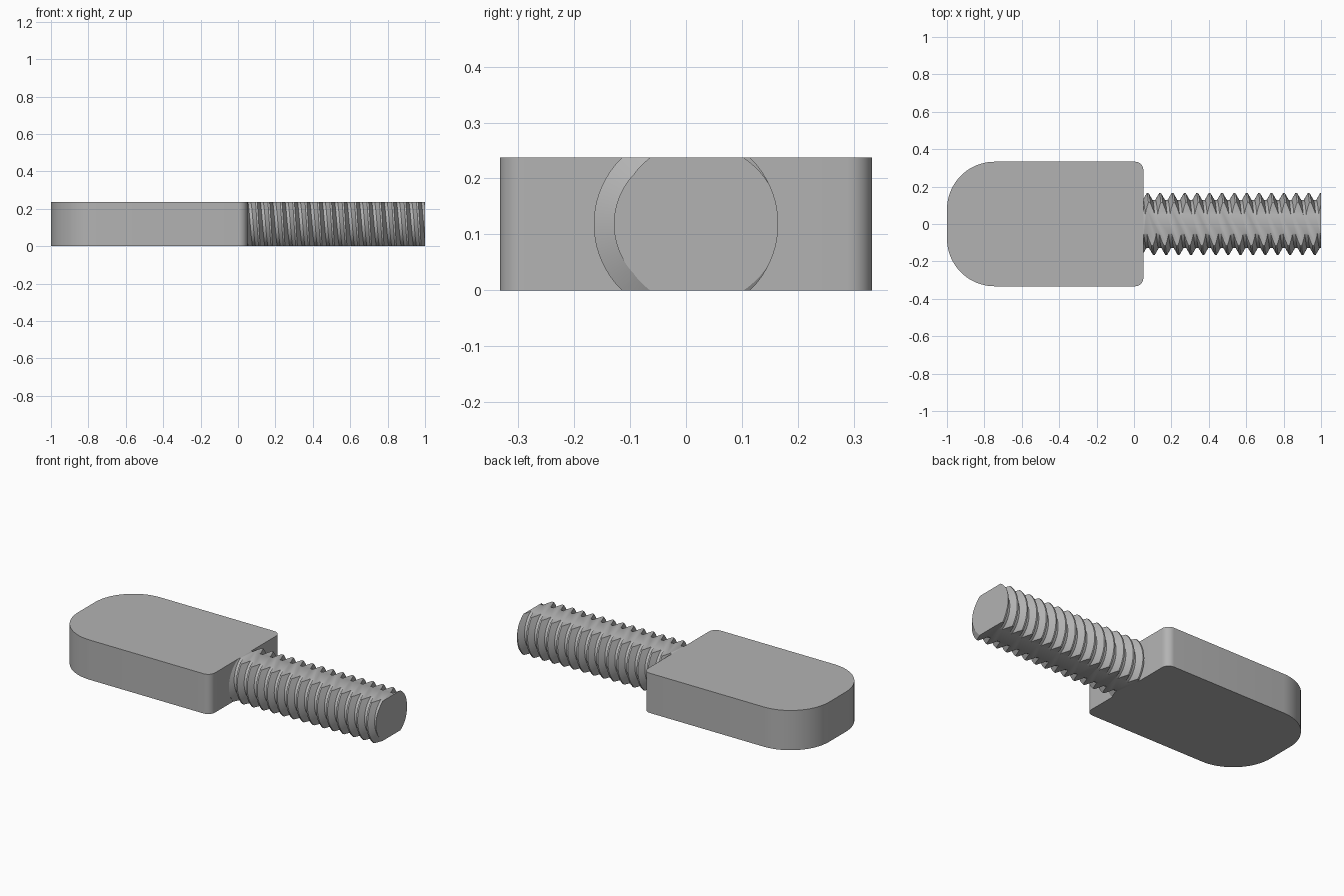
import bpy, bmesh, math
from mathutils import Vector

if "Cube" in bpy.data.objects:
    bpy.data.objects.remove(bpy.data.objects["Cube"], do_unlink=True)

HEIGHT = 0.237      # thickness shared by head and flattened thread
SHOULDER = 0.05     # x where the head ends and the thread starts
PITCH, CREST, ROOT = 0.0662, 0.165, 0.129
SEGMENTS = 72

grey = bpy.data.materials.new("plain grey")
colour = (0.45, 0.45, 0.45, 1)
grey.use_nodes = True
grey.diffuse_color = colour
grey.node_tree.nodes["Principled BSDF"].inputs["Base Color"].default_value = colour


def finish(bm, name):
    bmesh.ops.recalc_face_normals(bm, faces=bm.faces)
    mesh = bpy.data.meshes.new(name)
    bm.to_mesh(mesh)
    bm.free()
    mesh.materials.append(grey)
    obj = bpy.data.objects.new(name, mesh)
    bpy.context.collection.objects.link(obj)
    bpy.ops.object.select_all(action="DESELECT")
    obj.select_set(True)
    bpy.context.view_layer.objects.active = obj
    bpy.ops.object.shade_smooth_by_angle(angle=math.radians(25))


def cut(bm, point, normal):
    bmesh.ops.bisect_plane(bm, geom=bm.verts[:] + bm.edges[:] + bm.faces[:],
                           dist=1e-6, plane_co=point, plane_no=normal, clear_outer=True)


def cap(bm):
    bmesh.ops.holes_fill(bm, edges=[e for e in bm.edges if e.is_boundary], sides=0)


# Flat head: a block with large round outer corners and small shoulder corners
bm = bmesh.new()
bmesh.ops.create_cube(bm, size=1)
for v in bm.verts:
    v.co = Vector((SHOULDER if v.co.x > 0 else -1,
                   math.copysign(0.333, v.co.y),
                   HEIGHT if v.co.z > 0 else 0))
for side, radius, steps in ((-1, 0.255, 20), (1, 0.045, 8)):
    corners = [e for e in bm.edges
               if abs(e.verts[0].co.z - e.verts[1].co.z) > 0.1
               and abs(e.verts[0].co.y) > 0.33
               and all(v.co.x * side > 0 for v in e.verts)]
    bmesh.ops.bevel(bm, geom=corners, offset=radius, offset_type="OFFSET",
                    segments=steps, profile=0.5, affect="EDGES")
finish(bm, "flat_head")

# Threaded shank: a right-handed helical ridge, trimmed at both ends and on two flats
profile = [(-0.07, CREST), (0.07, CREST), (0.38, ROOT), (0.62, ROOT)]
turns = 18
bm = bmesh.new()
columns = []
for j in range(SEGMENTS):
    angle = math.tau * j / SEGMENTS
    column = []
    for turn in range(turns + 1):
        for offset, radius in profile:
            x = 1 + PITCH * (turn - turns + 2 + offset + j / SEGMENTS)
            column.append(bm.verts.new((x, radius * math.cos(angle),
                                        HEIGHT / 2 + radius * math.sin(angle))))
    columns.append(column)
step = len(profile)
columns.append(columns[0][step:])       # the seam joins one turn further along
for a, b in zip(columns, columns[1:]):
    for i in range(len(b) - 1):
        bm.faces.new((a[i], a[i + 1], b[i + 1], b[i]))
cut(bm, (1, 0, 0), (1, 0, 0))
cut(bm, (SHOULDER, 0, 0), (-1, 0, 0))
cap(bm)
cut(bm, (0, 0, HEIGHT), (0, 0, 1))
cap(bm)
cut(bm, (0, 0, 0), (0, 0, -1))
cap(bm)
finish(bm, "threaded_shank")
